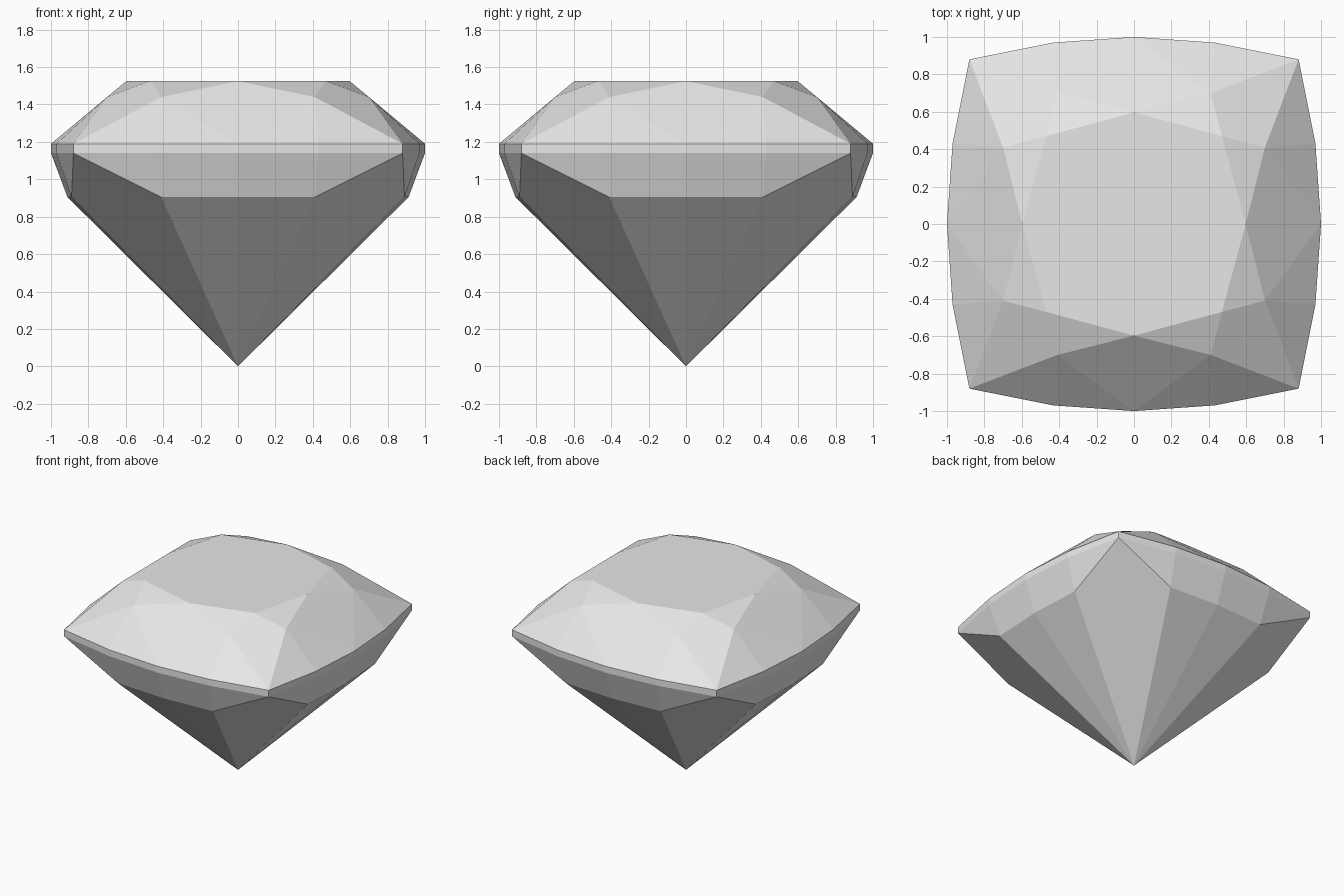
import bpy
import bmesh
from math import pi
from mathutils import Matrix, Vector

cube = bpy.data.objects.get("Cube")
if cube:
    bpy.data.objects.remove(cube, do_unlink=True)


def material(name, rgb):
    mat = bpy.data.materials.new(name)
    mat.use_nodes = True
    color = (*rgb, 1.0)
    mat.diffuse_color = color
    mat.node_tree.nodes["Principled BSDF"].inputs["Base Color"].default_value = color
    return mat


# Heights of the levels
TABLE, STAR, GIRDLE_TOP, GIRDLE_LOW, PAVILION = 1.525, 1.44, 1.19, 1.14, 0.905

bm = bmesh.new()


def ring(points, z):
    """Repeat one side's points around the four sides."""
    verts = []
    for quarter in range(4):
        turn = Matrix.Rotation(quarter * pi / 2, 3, "Z")
        verts += [bm.verts.new(turn @ Vector((x, y, z))) for x, y in points]
    return verts


# Each ring starts at the front side and runs anticlockwise
girdle_side = [(0, -1), (0.43, -0.97), (0.88, -0.88), (0.97, -0.43)]
table = ring([(0, -0.597), (0.47, -0.47)], TABLE)
star = ring([(0.41, -0.70), (0.70, -0.41)], STAR)
upper = ring(girdle_side, GIRDLE_TOP)
lower = ring(girdle_side, GIRDLE_LOW)
belt = ring([(0, -0.912), (0.41, -0.89), (0.89, -0.41)], PAVILION)
culet = bm.verts.new((0, 0, 0))


def face(*verts):
    bm.faces.new(verts)


# Table
face(*table)

# Crown: star triangles, kites and girdle triangles
for i in range(8):
    s, g = star[i], 2 * i
    nxt = upper[(g + 2) % 16]
    face(table[i], s, table[(i + 1) % 8])
    face(table[i], star[i - 1], upper[g], s)
    face(s, upper[g], upper[g + 1])
    face(s, upper[g + 1], nxt)

# Girdle band
for i in range(16):
    j = (i + 1) % 16
    face(upper[i], lower[i], lower[j], upper[j])

# Pavilion: belt facets, corner kites and long facets to the point
for q in range(4):
    g, b = 4 * q, 3 * q
    mid, right, left = belt[b], belt[b + 1], belt[b - 1]
    face(lower[g], mid, right, lower[g + 1])
    face(lower[g - 1], left, mid, lower[g])
    face(lower[g + 1], right, lower[g + 2])
    face(lower[g - 2], left, lower[g - 1])
    face(lower[g + 2], right, culet, belt[b + 2])
    face(mid, culet, right)
    face(left, culet, mid)

bmesh.ops.recalc_face_normals(bm, faces=bm.faces)
mesh = bpy.data.meshes.new("cushion_cut_gem")
bm.to_mesh(mesh)
bm.free()
mesh.materials.append(material("pale grey", (0.8, 0.8, 0.8)))
gem = bpy.data.objects.new("cushion_cut_gem", mesh)
bpy.context.collection.objects.link(gem)
